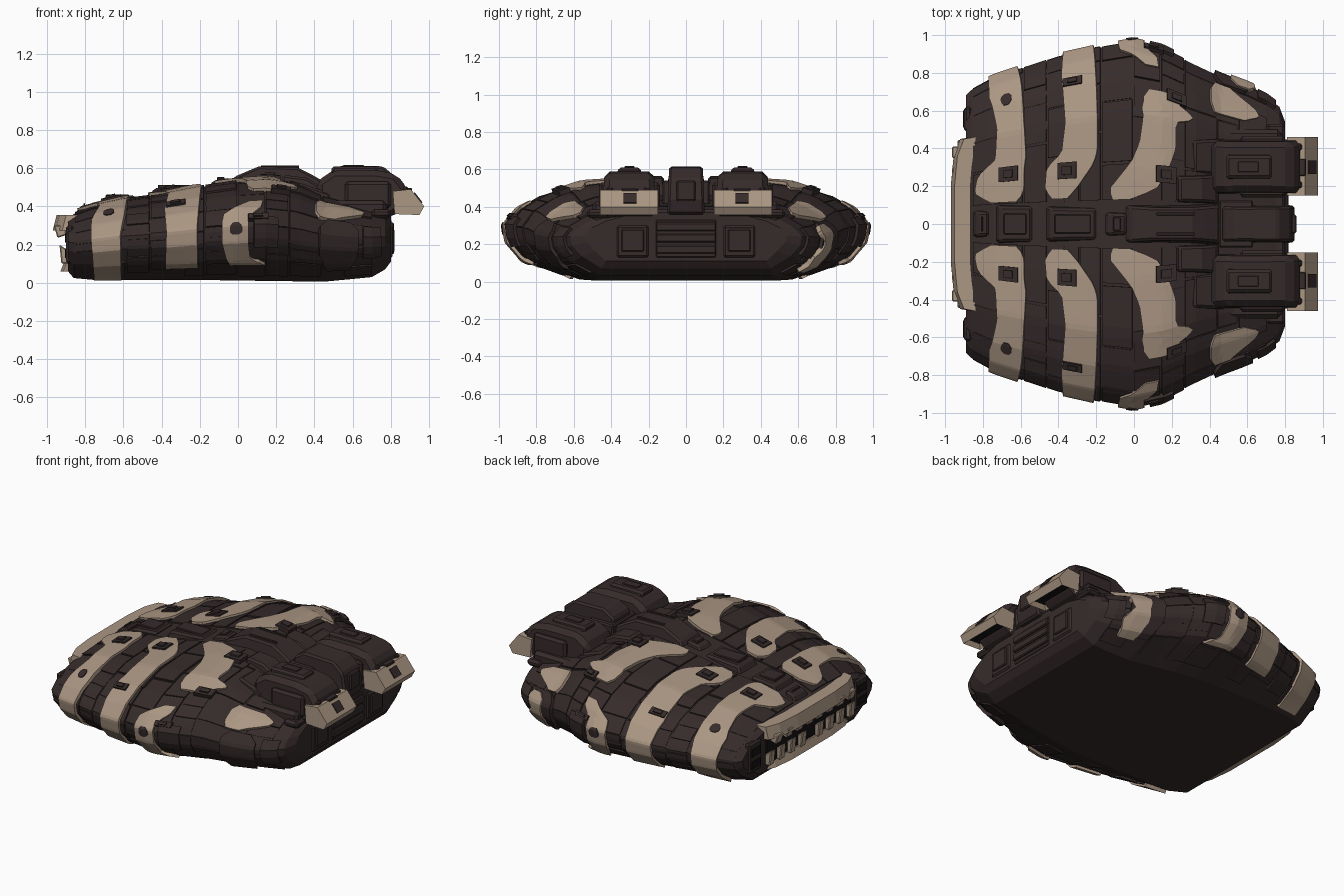
import bpy, bmesh, random
from mathutils import Vector

random.seed(7)
if "Cube" in bpy.data.objects:
    bpy.data.objects.remove(bpy.data.objects["Cube"])


def material(name, rgb):
    m = bpy.data.materials.new(name)
    m.use_nodes = True
    m.diffuse_color = (*rgb, 1)
    b = m.node_tree.nodes["Principled BSDF"]
    b.inputs["Base Color"].default_value = (*rgb, 1)
    b.inputs["Roughness"].default_value = 0.8
    return m


DARK = material("dark umber", (0.037, 0.024, 0.024))
SAND = material("sand", (0.41, 0.31, 0.23))
BLACK = material("opening black", (0.008, 0.006, 0.006))


def lerp_table(table, v):
    if v <= table[0][0]:
        return table[0][1:]
    for a, b in zip(table, table[1:]):
        if v <= b[0]:
            f = (v - a[0]) / (b[0] - a[0])
            return tuple(p + (q - p) * f for p, q in zip(a[1:], b[1:]))
    return table[-1][1:]


# Hull stations along x: half width, deck height, keel height, keel half width
HULL = [(-.89, .68, .34, .06, .50), (-.86, .71, .36, .025, .53), (-.75, .77, .40, .015, .57),
        (-.6, .82, .435, .015, .58), (-.4, .885, .46, .015, .58), (-.2, .93, .50, .015, .58),
        (0, .965, .53, .012, .57), (.15, .93, .54, .01, .55), (.3, .85, .52, .008, .52),
        (.45, .78, .455, .006, .49), (.6, .725, .42, .02, .47), (.7, .675, .40, .03, .46),
        (.77, .62, .38, .07, .45), (.8, .54, .36, .11, .43)]
# Cross-section from deck centre to keel: fraction of width, fraction of height
SECTION = [(0, 1), (.3, 1), (.6, .93), (.8, .70), (.93, .42), (1, .1), (.985, -.2), (.9, -.58)]


def surf(x, t):
    w, top, keel, kw = lerp_table(HULL, x)
    mid = keel + (top - keel) * .5
    ring = [(i, w * u, mid + (top - mid) * f) for i, (u, f) in enumerate(SECTION)]
    ring += [(8, kw, keel), (9, 0, keel)]
    y, z = lerp_table(ring, t)
    return Vector((x, y, z))


def skin(x, t, d):
    e = .02
    n = (surf(x + e, t) - surf(x - e, t)).cross(surf(x, t + .2) - surf(x, max(t - .2, 0)))
    return surf(x, t) + n.normalized() * d


def finish(name, bm, mat, mirror=False, thick=0, bevel=0):
    me = bpy.data.meshes.new(name)
    bm.to_mesh(me)
    bm.free()
    me.materials.append(mat)
    ob = bpy.data.objects.new(name, me)
    bpy.context.collection.objects.link(ob)
    if thick:
        s = ob.modifiers.new("thickness", "SOLIDIFY")
        s.thickness, s.offset = thick, -1
    if bevel:
        b = ob.modifiers.new("bevel", "BEVEL")
        b.width, b.segments = bevel, 1
    if mirror:
        mm = ob.modifiers.new("mirror", "MIRROR")
        mm.use_axis = (False, True, False)
    return ob


def patch(bm, edges, d, nx=4, step=.25):
    """Plate following the hull; edges lists t, first x, last x."""
    t0, t1 = edges[0][0], edges[-1][0]
    nt = max(1, round((t1 - t0) / step))
    rows = []
    for j in range(nt + 1):
        t = t0 + (t1 - t0) * j / nt
        a, b = lerp_table(edges, t)
        rows.append([bm.verts.new(skin(a + (b - a) * i / nx, t, d)) for i in range(nx + 1)])
    for r, s in zip(rows, rows[1:]):
        for i in range(nx):
            bm.faces.new((r[i], r[i + 1], s[i + 1], s[i]))


def prism(name, profile, y0, y1, mat=DARK, mirror=True, bevel=.012, taper=0):
    """Side profile in x and z, extruded across y; taper narrows the top."""
    bm = bmesh.new()
    zs = [p[1] for p in profile]
    lo, hi = min(zs), max(zs)
    rings = []
    for y, s in ((y0, 1), (y1, -1)):
        rings.append([bm.verts.new((x, y + s * taper * (z - lo) / (hi - lo), z)) for x, z in profile])
    n = len(profile)
    for i in range(n):
        k = (i + 1) % n
        bm.faces.new((rings[0][i], rings[0][k], rings[1][k], rings[1][i]))
    bm.faces.new(rings[0])
    bm.faces.new(rings[1])
    bmesh.ops.recalc_face_normals(bm, faces=bm.faces)
    return finish(name, bm, mat, mirror, 0, bevel)


def box(name, x0, x1, y0, y1, z0, z1, mat=DARK, mirror=True, bevel=.008, taper=0):
    return prism(name, [(x0, z0), (x1, z0), (x1, z1), (x0, z1)], y0, y1, mat, mirror, bevel, taper)


# Main hull shell with closed ends
bm = bmesh.new()
rings = [[bm.verts.new(surf(s[0], t)) for t in range(10)] for s in HULL]
for a, b in zip(rings, rings[1:]):
    for i in range(9):
        bm.faces.new((a[i], b[i], b[i + 1], a[i + 1]))
bm.faces.new(rings[0])
bm.faces.new(rings[-1][::-1])
finish("hull", bm, DARK, True)

# Overlapping dark armour plates
bm = bmesh.new()
x = -.85
while x < .66:
    width = random.uniform(.11, .2)
    end = min(x + width - .01, .76)
    t = .45
    while t < 7.2:
        size = random.uniform(.6, 1.6)
        patch(bm, [(t, x, end), (min(t + size, 7.7), x, end)], random.uniform(.002, .012), 3, .25)
        t += size + .05
    x += width
finish("armour_plates", bm, DARK, True, .03)

# Sand camouflage bands, keyed from deck to keel
BANDS = {
    "fore_band": [(.48, -.75, -.62), (.55, -.78, -.6), (.75, -.84, -.58), (1.15, -.82, -.58),
                  (1.45, -.73, -.57), (2.2, -.72, -.58), (3.5, -.76, -.59), (5, -.76, -.61),
                  (7.8, -.75, -.61)],
    "middle_band": [(.5, -.43, -.35), (.7, -.47, -.3), (1.15, -.46, -.21), (1.4, -.38, -.19),
                    (2, -.36, -.19), (3.5, -.38, -.2), (5, -.37, -.21), (7.2, -.38, -.21)],
    "aft_band": [(.45, -.11, -.02), (.65, -.13, .12), (.9, -.07, .16), (1.15, -.01, .19),
                 (1.5, .03, .22), (2, .05, .22), (2.2, .04, .31), (2.35, .05, .3), (2.5, .05, .24),
                 (2.75, .08, .22)],
    "flank_band": [(3.6, .06, .13), (4, -.02, .12), (4.3, -.07, .08), (4.8, -.08, .05),
                   (6, -.08, .05), (6.8, -.06, .06), (7.1, -.04, .14)],
    "quarter_patch": [(2.7, .42, .58), (3, .4, .66), (3.3, .4, .64), (3.7, .4, .56), (4, .42, .5)],
}
for name, edges in BANDS.items():
    bm = bmesh.new()
    patch(bm, edges, .022, 5, .12)
    finish(name, bm, SAND, True, .035)

# Dark fittings set over the bands
bm = bmesh.new()
for x, t in ((-.66, 1.1), (-.35, 1.05), (.17, .95), (-.32, 3.2), (.22, 2.7), (.1, 4.6)):
    patch(bm, [(t - .16, x - .05, x + .05), (t + .16, x - .05, x + .05)], .032, 2, .16)
    patch(bm, [(t - .08, x - .025, x + .025), (t + .08, x - .025, x + .025)], .042, 1, .16)
finish("band_brackets", bm, DARK, True, .045)
bm = bmesh.new()
for x, t, r in ((-.67, 3.15, .24), (-.01, 5.2, .3)):
    patch(bm, [(t - r, x - .012, x + .012), (t - r / 2, x - .028, x + .028),
               (t + r / 2, x - .028, x + .028), (t + r, x - .012, x + .012)], .027, 2, .1)
finish("round_ports", bm, DARK, True, .02)

# Rear quarter housings on the flanks, with a sand patch on the left one only
bm = bmesh.new()
patch(bm, [(4.1, .46, .58), (4.6, .42, .62), (6.4, .42, .62), (7.2, .46, .58)], .025, 3, .2)
patch(bm, [(4.6, .08, .2), (6.2, .08, .2)], .025, 2, .4)
patch(bm, [(4.2, .65, .74), (6.6, .65, .74)], .018, 2, .4)
finish("flank_housings", bm, DARK, True, .05)
bm = bmesh.new()
patch(bm, [(4.3, .54, .6), (4.8, .5, .63), (5.6, .51, .6), (6.4, .5, .65), (7.3, .53, .63)], .034, 3, .15)
finish("left_quarter_patch", bm, SAND, False, .045)

# Dorsal spine modules and hump
for i, (x0, x1, w, z0, z1) in enumerate([(-.87, -.77, .08, .33, .40), (-.75, -.54, .11, .36, .445),
                                         (-.48, -.2, .10, .42, .495), (-.17, -.04, .07, .48, .535)]):
    prism(f"spine_module_{i + 1}", [(x0, z0), (x1, z0), (x1, z1 + .015), (x0 + .04, z1)],
          -w, w, mirror=False, taper=.02)
    box(f"spine_hatch_{i + 1}", x0 + .06, x1 - .03, -w / 2, w / 2, z1 - .02, z1 + .018, mirror=False, bevel=.004)
prism("spine_hump", [(-.06, .5), (.47, .42), (.45, .53), (.38, .57), (.31, .605), (.11, .61), (-.02, .555)],
      -.115, .115, mirror=False, taper=.03)
prism("hump_shoulder", [(.2, .48), (.46, .4), (.44, .5), (.36, .55), (.24, .565)], .1, .27, taper=.02)
box("hump_rail", .12, .32, .045, .06, .59, .615, bevel=.003)
prism("outer_shoulder", [(.28, .45), (.5, .38), (.48, .47), (.32, .525)], .25, .46, taper=.02)

# Central tower between the engines
prism("tower", [(.46, .36), (.83, .36), (.85, .44), (.83, .55), (.76, .61), (.54, .615), (.47, .57)],
      -.1, .1, mirror=False, taper=.01)
box("tower_base", .45, .63, -.125, .125, .38, .54, mirror=False)
box("tower_vent", .83, .86, -.05, .05, .43, .54, mirror=False)

# Engine pods with top hatches and side armour
prism("engine_pod", [(.42, .34), (.8, .34), (.88, .40), (.89, .49), (.83, .57), (.72, .59), (.5, .59), (.41, .53)],
      .155, .45, bevel=.03, taper=.015)
box("engine_hatch", .49, .73, .235, .37, .57, .61, bevel=.012, taper=.01)
box("hatch_lid", .55, .66, .275, .33, .6, .617, bevel=.003)
box("engine_side_armour", .56, .8, .14, .465, .39, .53, bevel=.015)
box("engine_root", .42, .78, .16, .5, .3, .43, bevel=.02)

# Sand exhaust shrouds, open below, with a dark window in the sloped rear face
nozzle = prism("exhaust_shroud", [(.82, .36), (.95, .355), (.975, .40), (.905, .49), (.81, .48)],
               .15, .46, SAND, bevel=0)
nozzle.data.materials.append(BLACK)
bm = bmesh.new()
bm.from_mesh(nozzle.data)
bm.normal_update()
for f in list(bm.faces):
    if f.normal.z < -.9:
        bmesh.ops.inset_individual(bm, faces=[f], thickness=.022, depth=-.03)
        f.material_index = 1
bm.to_mesh(nozzle.data)
bm.free()
prism("exhaust_window", [(.95, .41), (.966, .422), (.926, .474), (.908, .46)], .265, .335, DARK, bevel=0)
for y in (.19, .39):
    box("shroud_clamp", .84, .89, y, y + .035, .46, .505)
box("shroud_bridge", .86, .91, .255, .345, .46, .497, bevel=.004)

# Stern wall panels
box("stern_panel", .77, .81, .19, .38, .12, .31, bevel=.02)
box("stern_hatch", .8, .82, .225, .345, .16, .28, bevel=.006)
box("stern_side_panel", .74, .8, .4, .5, .12, .33, bevel=.03)
box("stern_centre", .77, .805, -.17, .17, .12, .34, mirror=False, bevel=.015)
for i in range(3):
    z = .15 + i * .06
    box(f"stern_louvre_{i + 1}", .795, .818, -.16, .16, z, z + .045, mirror=False, bevel=.006)
box("stern_ledge", .7, .8, -.53, .53, .34, .385, mirror=False, bevel=.015)


# Toothed sand mouth across the bow
def lip(name, z0, z1, front):
    bm = bmesh.new()
    outline = [(-.86, 0), (front, 0), (front, .2), (front + .015, .36), (front + .05, .45), (-.86, .46)]
    low = [bm.verts.new((x, y, z0)) for x, y in outline]
    high = [bm.verts.new((x + .02, y, z1)) for x, y in outline]
    for i in range(len(outline) - 1):
        bm.faces.new((low[i], low[i + 1], high[i + 1], high[i]))
    bm.faces.new(low)
    bm.faces.new(high)
    bmesh.ops.recalc_face_normals(bm, faces=bm.faces)
    finish(name, bm, SAND, True)


lip("upper_lip", .275, .355, -.97)
lip("lower_lip", .06, .11, -.93)
box("mouth_recess", -.9, -.85, -.44, .44, .1, .29, BLACK, False, 0)
for i in range(4):
    y = .02 + i * .11
    prism(f"upper_tooth_{i + 1}", [(-.965, .3), (-.9, .3), (-.9, .25), (-.945, .235)], y, y + .06, SAND,
          bevel=.006)
    prism(f"lower_tooth_{i + 1}", [(-.925, .1), (-.89, .1), (-.89, .17), (-.935, .2)],
          y + .045, y + .095, SAND, bevel=.006)
box("bow_lamp_housing", -.9, -.86, .49, .62, .1, .3, bevel=.012)
for z in (.13, .21):
    box("bow_lamp_slot", -.905, -.895, .51, .6, z, z + .05, BLACK, bevel=0)
